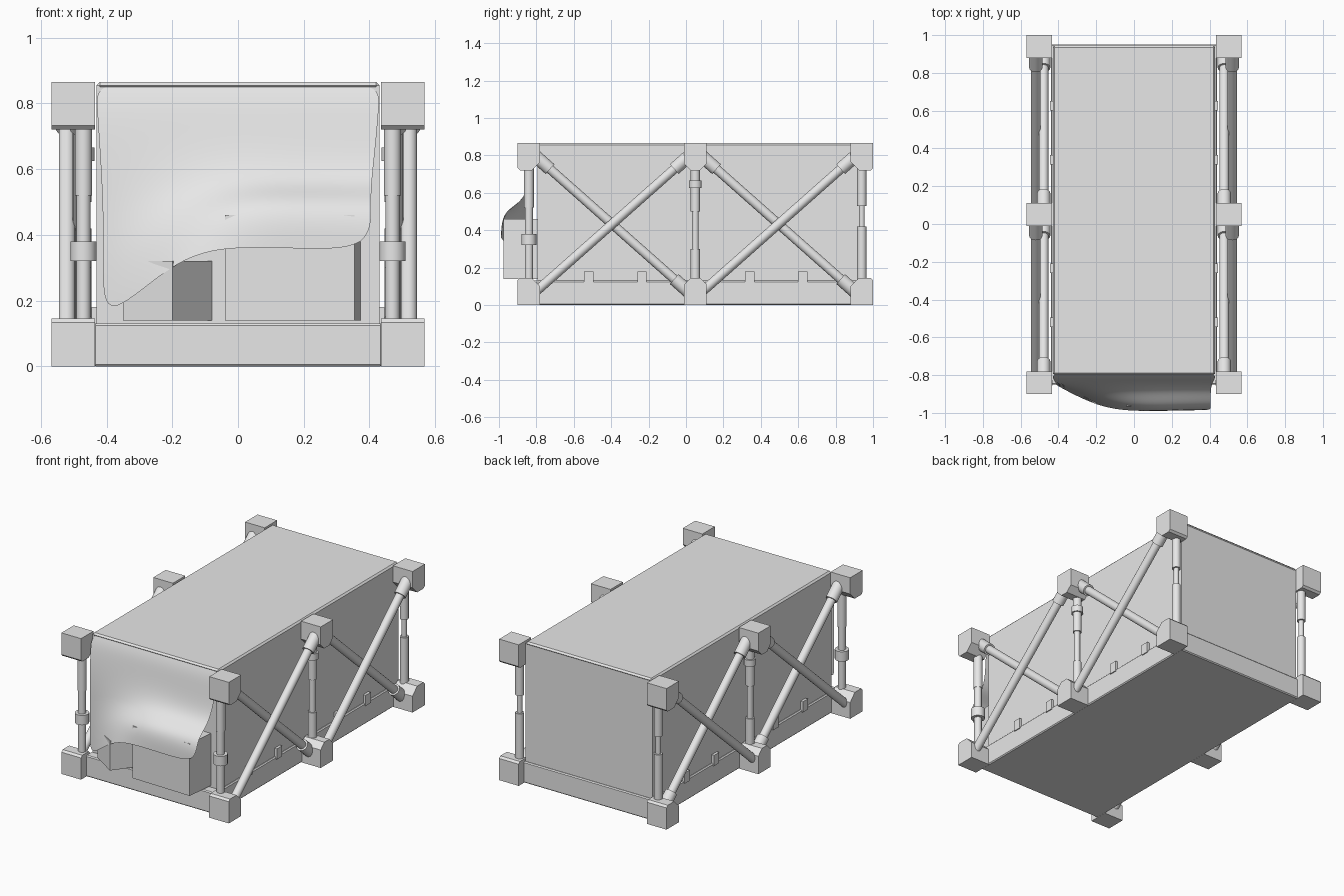
import bpy, bmesh
from mathutils import Vector

if "Cube" in bpy.data.objects:
    bpy.data.objects.remove(bpy.data.objects["Cube"], do_unlink=True)

GREY = bpy.data.materials.new("plain_grey")
GREY.use_nodes = True
COLOUR = (0.8, 0.8, 0.8, 1)
GREY.diffuse_color = COLOUR
GREY.node_tree.nodes["Principled BSDF"].inputs["Base Color"].default_value = COLOUR


def finish(name, bm, smooth=False):
    bmesh.ops.recalc_face_normals(bm, faces=bm.faces)
    mesh = bpy.data.meshes.new(name)
    bm.to_mesh(mesh)
    bm.free()
    mesh.materials.append(GREY)
    ob = bpy.data.objects.new(name, mesh)
    bpy.context.collection.objects.link(ob)
    if smooth:
        bpy.ops.object.select_all(action='DESELECT')
        ob.select_set(True)
        bpy.context.view_layer.objects.active = ob
        bpy.ops.object.shade_smooth_by_angle()
    return ob


def prism(name, outline, offset):
    """Extrude a closed outline of 3D points by an offset."""
    bm = bmesh.new()
    face = bm.faces.new([bm.verts.new(p) for p in outline])
    out = bmesh.ops.extrude_face_region(bm, geom=[face])
    bm.faces.ensure_lookup_table()
    moved = [v for v in out["geom"] if isinstance(v, bmesh.types.BMVert)]
    bmesh.ops.translate(bm, verts=moved, vec=offset)
    if face.is_valid and len(bm.faces) < len(outline) + 2:
        bm.faces.new([v for v in bm.verts if v not in moved])
    return finish(name, bm)


def box(name, low, high, bevel=0):
    (x, y, z), (X, Y, Z) = low, high
    ob = prism(name, [(x, y, z), (X, y, z), (X, Y, z), (x, Y, z)], (0, 0, Z - z))
    if bevel:
        mod = ob.modifiers.new("chamfer", 'BEVEL')
        mod.width, mod.segments = bevel, 1
    return ob


def rod(name, a, b, radius):
    a, b = Vector(a), Vector(b)
    bm = bmesh.new()
    bmesh.ops.create_cone(bm, cap_ends=True, segments=20, radius1=radius,
                          radius2=radius, depth=(b - a).length)
    bm.transform((b - a).to_track_quat('Z', 'Y').to_matrix().to_4x4())
    bmesh.ops.translate(bm, verts=bm.verts, vec=(a + b) / 2)
    return finish(name, bm, True)


# Container: base tray, walls and lid
box("base_tray", (-0.44, -0.85, 0), (0.44, 0.95, 0.13), 0.006)
box("container_walls", (-0.43, -0.795, 0.12), (0.43, 0.94, 0.855))
box("lid", (-0.43, -0.80, 0.845), (0.43, 0.945, 0.865), 0.012)


def block(name, side, y, low_cut, high_cut, upper):
    """Corner block whose inward edges are chamfered."""
    w, h = 0.06, 0.145
    pts = [(y - w, 0), (y + w, 0), (y + w, h - high_cut), (y + w - high_cut, h),
           (y - w + low_cut, h), (y - w, h - low_cut)]
    outline = [(side * 0.435, py, 0.865 - pz if upper else pz) for py, pz in pts]
    prism(name, outline, (side * 0.133, 0, 0))


def post(name, x, y, parts):
    for part, z0, z1, r in parts:
        rod(f"{name}_{part}", (x, y, z0), (x, y, z1), r)


# Side frames, mirrored on both sides
FRONT, MID, BACK = -0.84, 0.05, 0.94
for side, label in ((1, "left"), (-1, "right")):
    for y, place, low, high in ((FRONT, "front", 0.012, 0.045),
                                (MID, "middle", 0.035, 0.035),
                                (BACK, "back", 0.045, 0.012)):
        block(f"{label}_{place}_lower_block", side, y, low, high, False)
        block(f"{label}_{place}_upper_block", side, y, low, high, True)

    x = side * 0.47
    post(f"{label}_front_post", x, FRONT, (
        ("core", 0.1, 0.76, 0.022), ("sleeve", 0.52, 0.76, 0.026),
        ("collar", 0.32, 0.38, 0.04)))
    post(f"{label}_middle_post", x, MID, (
        ("core", 0.1, 0.76, 0.018), ("lower_sleeve", 0.1, 0.3, 0.025),
        ("upper_sleeve", 0.5, 0.76, 0.025), ("collar", 0.625, 0.665, 0.034)))
    post(f"{label}_back_post", x, BACK, (
        ("core", 0.1, 0.76, 0.015), ("lower_sleeve", 0.1, 0.42, 0.025),
        ("upper_sleeve", 0.53, 0.76, 0.025)))

    # Crossed braces: outer rises to the back, inner rises to the front
    for y0, y1, bay in ((-0.81, 0.02, "front"), (0.08, 0.91, "back")):
        for kind, bx, z0, z1 in (("outer", 0.52, 0.065, 0.80),
                                 ("inner", 0.478, 0.80, 0.065)):
            a = Vector((side * bx, y0, z0))
            b = Vector((side * bx, y1, z1))
            name = f"{label}_{bay}_{kind}_brace"
            rod(name, a, b, 0.025)
            rod(name + "_back_sleeve", a.lerp(b, 0.9), b, 0.035)
            if kind == "inner":
                rod(name + "_front_sleeve", a, a.lerp(b, 0.1), 0.035)

    # Latches across the tray seam
    for i, y in enumerate((-0.52, -0.235, 0.34, 0.625)):
        box(f"{label}_latch_{i + 1}", (side * 0.43, y - 0.025, 0.115),
            (side * 0.446, y + 0.025, 0.18))

# Crates on the front ledge
prism("right_hand_crate", [(-0.04, -0.965, 0.14), (0.355, -0.975, 0.14),
                           (0.373, -0.79, 0.14), (-0.04, -0.79, 0.14)], (0, 0, 0.32))
prism("turned_crate", [(-0.2, -0.955, 0.14), (-0.075, -0.79, 0.14),
                       (-0.35, -0.79, 0.14), (-0.35, -0.86, 0.14)], (0, 0, 0.18))

# Cloth draped from the lid over the crates: x at top, x at hem, then (y, z) down
TOP = [(-0.79, 0.862), (-0.815, 0.80), (-0.835, 0.66)]
CLOTH = [
    (-0.43, -0.41, [(-0.845, 0.48), (-0.85, 0.3), (-0.855, 0.115)]),
    (-0.22, -0.18, [(-0.865, 0.53), (-0.93, 0.44), (-0.975, 0.345)]),
    (0.0, 0.02, [(-0.88, 0.55), (-0.985, 0.50), (-0.992, 0.365)]),
    (0.2, 0.2, [(-0.87, 0.55), (-0.985, 0.50), (-0.988, 0.357)]),
    (0.43, 0.405, [(-0.87, 0.55), (-0.98, 0.495), (-0.985, 0.357)]),
]
bm = bmesh.new()
columns = []
for x_top, x_hem, tail in CLOTH:
    drop = TOP + tail
    columns.append([bm.verts.new((x_top + (x_hem - x_top) * min(1, max(0, i - 1) / 2), y, z))
                    for i, (y, z) in enumerate(drop)])
for left, right in zip(columns, columns[1:]):
    for i in range(len(left) - 1):
        bm.faces.new((left[i], right[i], right[i + 1], left[i + 1]))
for f in bm.faces:
    f.smooth = True
cloth = finish("draped_cloth", bm)
subdivide = cloth.modifiers.new("soften", 'SUBSURF')
subdivide.levels = subdivide.render_levels = 3
